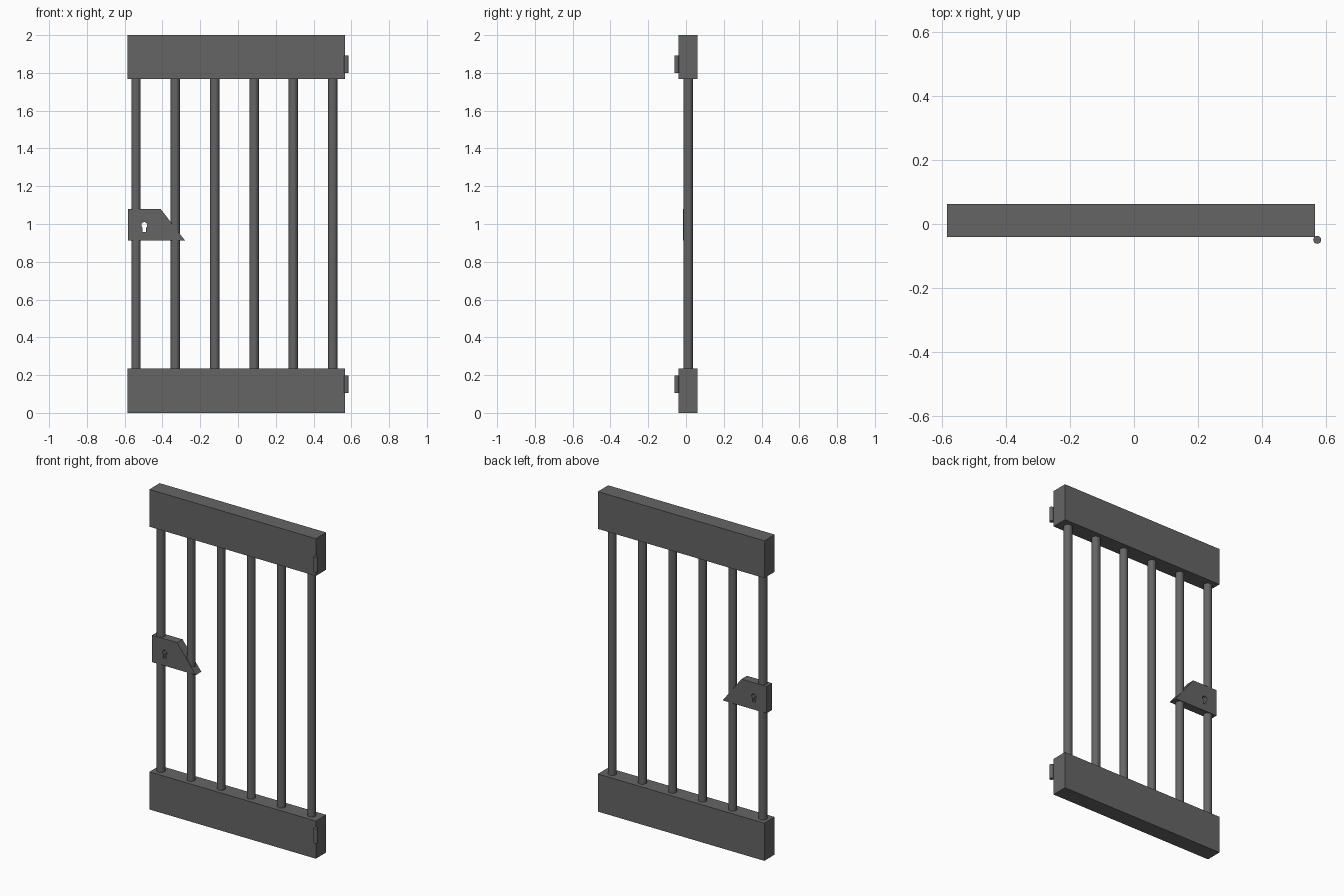
import bpy, bmesh, math
from mathutils import Matrix

if "Cube" in bpy.data.objects:
    bpy.data.objects.remove(bpy.data.objects["Cube"])

Y = 0.011          # centre plane of the gate
iron = bpy.data.materials.new("dark_iron")
iron.diffuse_color = (0.13, 0.13, 0.13, 1)
iron.use_nodes = True
iron.node_tree.nodes["Principled BSDF"].inputs["Base Color"].default_value = iron.diffuse_color


def finish(name, bm):
    mesh = bpy.data.meshes.new(name)
    bm.to_mesh(mesh)
    bm.free()
    mesh.materials.append(iron)
    ob = bpy.data.objects.new(name, mesh)
    bpy.context.collection.objects.link(ob)
    return ob


def box(name, x0, x1, y0, y1, z0, z1):
    bm = bmesh.new()
    m = Matrix.Translation(((x0 + x1) / 2, (y0 + y1) / 2, (z0 + z1) / 2))
    bmesh.ops.create_cube(bm, size=1, matrix=m @ Matrix.Diagonal((x1 - x0, y1 - y0, z1 - z0, 1)))
    return finish(name, bm)


def rod(name, x, y, z0, z1, r, sides=16):
    bm = bmesh.new()
    bmesh.ops.create_cone(bm, cap_ends=True, segments=sides, radius1=r, radius2=r,
                          depth=z1 - z0, matrix=Matrix.Translation((x, y, (z0 + z1) / 2)))
    return finish(name, bm)


# Top and bottom rails
box("bottom_rail", -0.585, 0.566, Y - 0.051, Y + 0.051, 0, 0.235)
box("top_rail", -0.585, 0.566, Y - 0.051, Y + 0.051, 1.767, 2)

# Upright bars
for i in range(6):
    rod(f"bar_{i + 1}", -0.54 + i * 0.2083, Y, 0.23, 1.772, 0.025)

# Hinge pins
rod("bottom_hinge", 0.573, -0.0495, 0.105, 0.197, 0.0125)
rod("top_hinge", 0.573, -0.0495, 1.80, 1.892, 0.0125)

# Lock plate with a keyhole cut through it
outline = [(-0.583, 0.912), (-0.28, 0.912), (-0.41, 1.08), (-0.583, 1.08)]
kx, kz, kr = -0.496, 0.994, 0.016
keyhole = [(kx - 0.01, 0.958), (kx + 0.01, 0.958)]
for i in range(13):
    a = math.radians(-55 + 290 * i / 12)
    keyhole.append((kx + kr * math.cos(a), kz + kr * math.sin(a)))

curve = bpy.data.curves.new("lock_profile", 'CURVE')
curve.dimensions = '2D'
curve.fill_mode = 'BOTH'
curve.extrude = 0.027
for pts in (outline, keyhole):
    s = curve.splines.new('POLY')
    s.points.add(len(pts) - 1)
    for p, (x, z) in zip(s.points, pts):
        p.co = (x, z, 0, 1)
    s.use_cyclic_u = True
tmp = bpy.data.objects.new("lock_profile", curve)
bpy.context.collection.objects.link(tmp)
bm = bmesh.new()
bm.from_mesh(tmp.evaluated_get(bpy.context.evaluated_depsgraph_get()).to_mesh())
bpy.data.objects.remove(tmp)
bmesh.ops.remove_doubles(bm, verts=bm.verts, dist=1e-5)
bm.transform(Matrix.Translation((0, Y, 0)) @ Matrix.Rotation(math.pi / 2, 4, 'X'))
bmesh.ops.recalc_face_normals(bm, faces=bm.faces)
for f in bm.faces:
    f.smooth = False
finish("lock_plate", bm)
